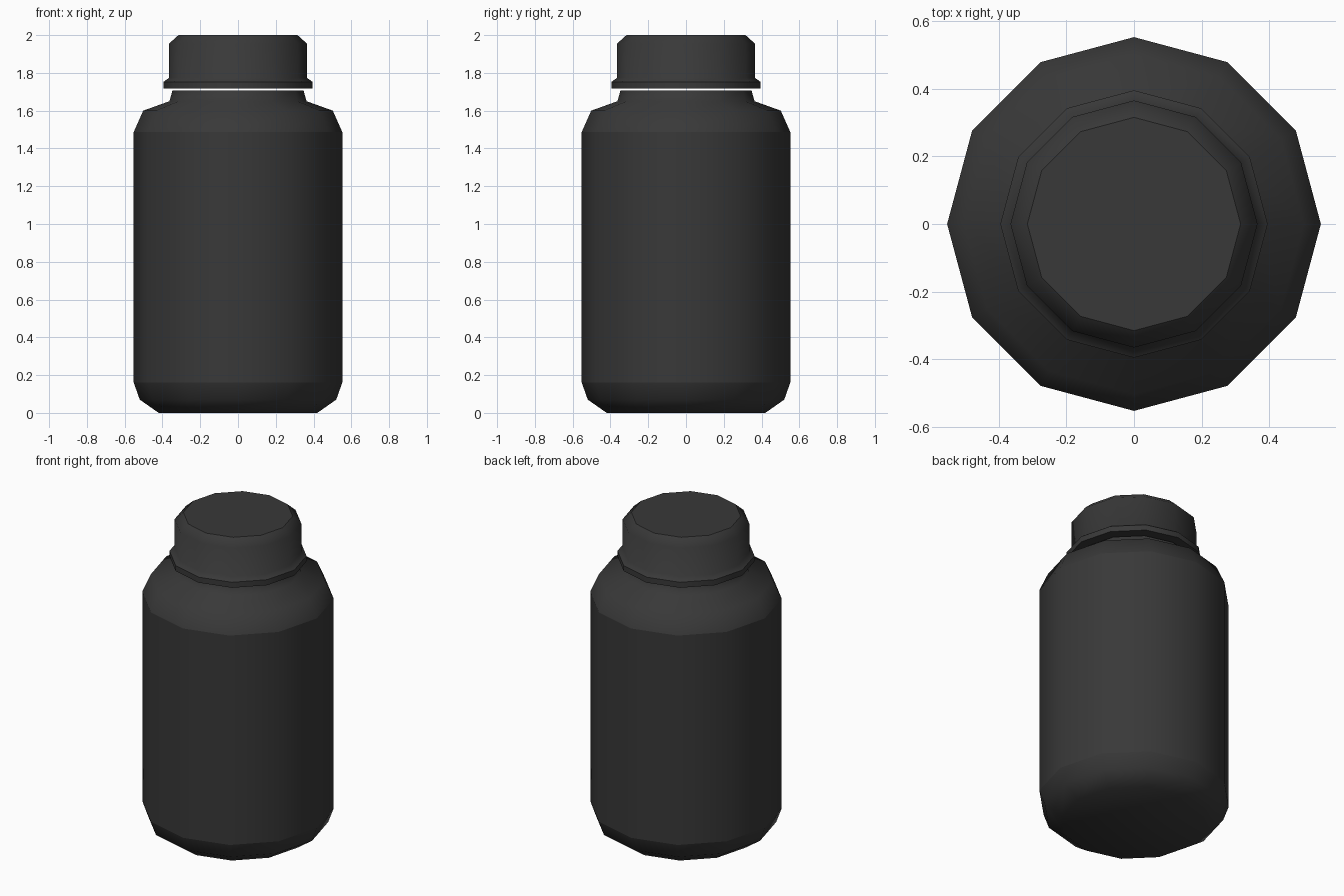
import bpy, bmesh
from math import cos, sin, tau

if "Cube" in bpy.data.objects:
    bpy.data.objects.remove(bpy.data.objects["Cube"])

SIDES = 12

dark = bpy.data.materials.new("dark_plastic")
dark.diffuse_color = (0.04, 0.04, 0.04, 1)
dark.use_nodes = True
dark.node_tree.nodes["Principled BSDF"].inputs["Base Color"].default_value = dark.diffuse_color


def lathe(name, profile, sharp_rings):
    """Turn an (r, z) profile into a closed 12-sided solid."""
    bm = bmesh.new()
    rings = [[bm.verts.new((r * cos(tau * i / SIDES), r * sin(tau * i / SIDES), z))
              for i in range(SIDES)] for r, z in profile]
    for a, b in zip(rings, rings[1:]):
        for i in range(SIDES):
            j = (i + 1) % SIDES
            bm.faces.new((a[i], a[j], b[j], b[i]))
    bm.faces.new(rings[0][::-1])
    bm.faces.new(rings[-1])
    for f in bm.faces:
        f.smooth = True
    for k in sharp_rings:
        for i in range(SIDES):
            bm.edges.get((rings[k][i], rings[k][(i + 1) % SIDES])).smooth = False
    mesh = bpy.data.meshes.new(name)
    bm.to_mesh(mesh)
    bm.free()
    mesh.materials.append(dark)
    obj = bpy.data.objects.new(name, mesh)
    bpy.context.collection.objects.link(obj)
    return obj


# Bottle: rounded foot, straight wall, shoulder and short neck
lathe("bottle_body",
      [(0.42, 0), (0.52, 0.07), (0.552, 0.16), (0.552, 1.487),
       (0.502, 1.60), (0.363, 1.65), (0.347, 1.707)],
      (2, 3, 6))

# Screw cap with a flared lower rim and chamfered top
lathe("cap",
      [(0.395, 1.717), (0.395, 1.752), (0.365, 1.774),
       (0.365, 1.955), (0.315, 2.0)],
      (0, 1, 4))
